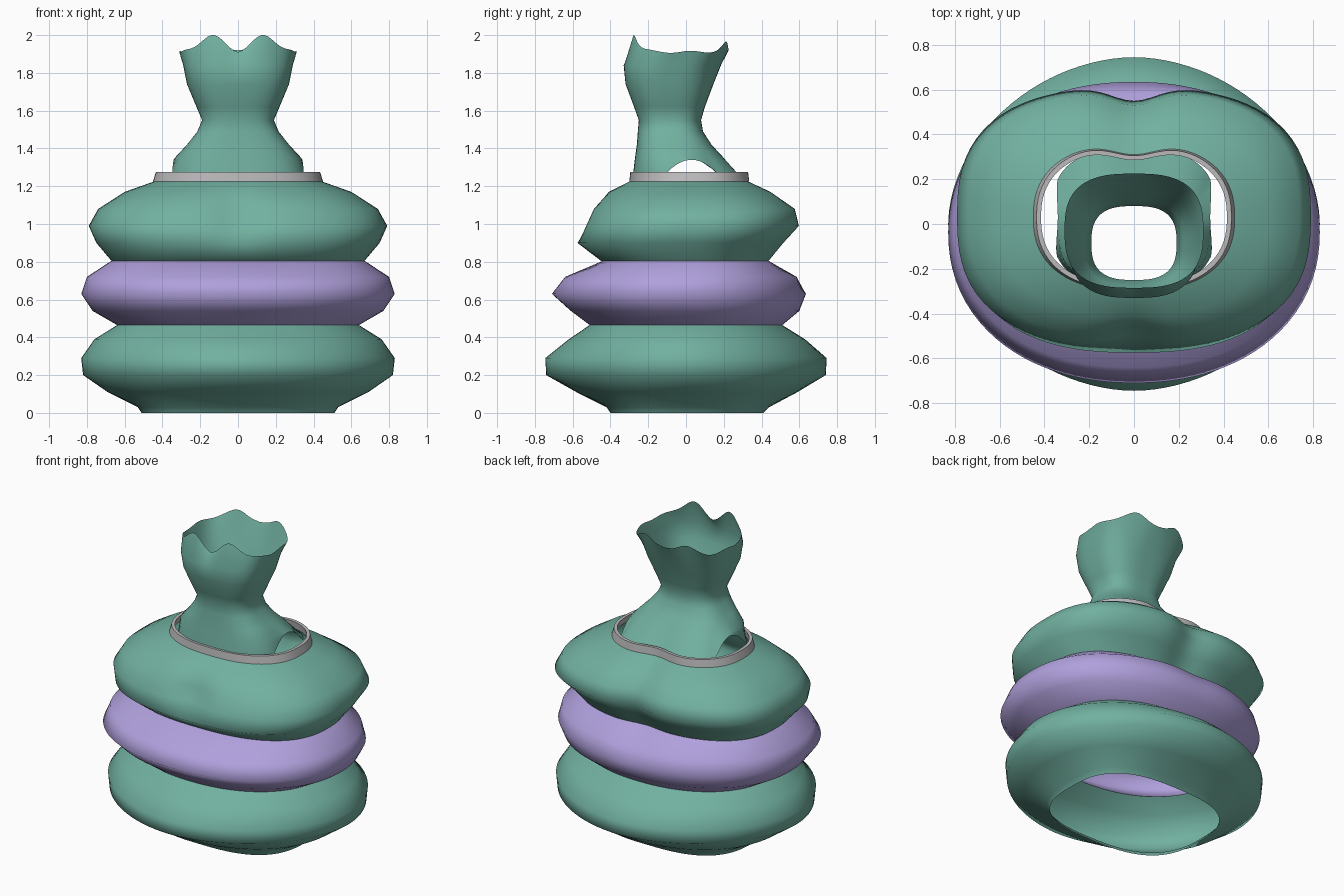
import bpy, bmesh, math

SEG = 96


def material(name, rgb):
    m = bpy.data.materials.new(name)
    m.diffuse_color = (*rgb, 1)
    return m


TEAL = material("teal fabric", (0.165, 0.434, 0.352))
PURPLE = material("purple fabric", (0.434, 0.352, 0.716))
GREY = material("light grey trim", (0.50, 0.49, 0.50))


def loop_points(row, power):
    """Rounded oval: z, half width, front y, back y, front dent, back dent."""
    z, rx, yf, yb, df, db = (tuple(row) + (0, 0))[:6]
    cy, ry = (yf + yb) / 2, (yb - yf) / 2
    pts = []
    for i in range(SEG):
        a = 2 * math.pi * i / SEG
        c, s = math.cos(a), math.sin(a)
        r = (abs(c / rx) ** power + abs(s / ry) ** power) ** (-1 / power)
        x, y = r * c, cy + r * s
        dent = math.exp(-(x / 0.14) ** 2)
        y += dent * (df if s < 0 else -db)
        pts.append([x, y, z])
    return pts


def loft(name, rows, powers, mat, shape=None, angle=180):
    """Open tube through a stack of ovals; the last power repeats upwards."""
    bm = bmesh.new()
    rings = []
    for k, row in enumerate(rows):
        pts = loop_points(row, powers[min(k, len(powers) - 1)])
        if shape:
            pts = [shape(k, *p) for p in pts]
        rings.append([bm.verts.new(p) for p in pts])
    for lo, hi in zip(rings, rings[1:]):
        for i in range(SEG):
            j = (i + 1) % SEG
            bm.faces.new((lo[i], lo[j], hi[j], hi[i]))
    me = bpy.data.meshes.new(name)
    bm.to_mesh(me)
    bm.free()
    me.materials.append(mat)
    ob = bpy.data.objects.new(name, me)
    bpy.context.collection.objects.link(ob)
    bpy.ops.object.select_all(action='DESELECT')
    ob.select_set(True)
    bpy.context.view_layer.objects.active = ob
    bpy.ops.object.shade_smooth_by_angle(angle=math.radians(angle))
    return ob


# Three stacked puffy tiers
loft("lower_tier", [
    (0.00, 0.51, -0.40, 0.41),
    (0.03, 0.53, -0.42, 0.44),
    (0.11, 0.69, -0.58, 0.59),
    (0.20, 0.82, -0.74, 0.74),
    (0.29, 0.83, -0.745, 0.745),
    (0.39, 0.76, -0.62, 0.63),
    (0.465, 0.64, -0.51, 0.51)], (2.8, 2.7, 2.2, 1.88, 1.88, 2.0, 2.2), TEAL)

loft("middle_tier", [
    (0.465, 0.64, -0.51, 0.51),
    (0.54, 0.77, -0.61, 0.60),
    (0.63, 0.83, -0.71, 0.635),
    (0.72, 0.80, -0.64, 0.60, 0.0, 0.02),
    (0.805, 0.67, -0.44, 0.45, 0.0, 0.03)], (2.2, 2.2, 2.15, 2.2, 2.5), PURPLE)

loft("upper_tier", [
    (0.805, 0.67, -0.45, 0.45, 0.0, 0.03),
    (0.90, 0.75, -0.575, 0.53, 0.0, 0.05),
    (0.99, 0.79, -0.54, 0.61, 0.05, 0.06),
    (1.08, 0.74, -0.50, 0.59, 0.04, 0.06),
    (1.17, 0.60, -0.41, 0.465, 0.0, 0.05),
    (1.225, 0.445, -0.30, 0.355, 0.0, 0.05)], (2.5, 2.5, 2.65, 2.6, 2.5, 2.4), TEAL)

# Thin collar band: outer wall, top rim, inner wall
loft("collar_band", [
    (1.225, 0.45, -0.30, 0.36, 0.0, 0.05),
    (1.275, 0.435, -0.295, 0.355, 0.0, 0.05),
    (1.275, 0.415, -0.275, 0.335, 0.0, 0.05),
    (1.225, 0.43, -0.28, 0.34, 0.0, 0.05)], (2.4,), GREY, angle=30)

NECK = [
    (1.225, 0.37, -0.285, 0.335, 0.0, 0.04),
    (1.35, 0.335, -0.27, 0.20),
    (1.42, 0.27, -0.26, 0.135),
    (1.49, 0.215, -0.255, 0.09),
    (1.55, 0.19, -0.25, 0.08),
    (1.62, 0.22, -0.275, 0.10),
    (1.74, 0.27, -0.32, 0.145),
    (1.84, 0.29, -0.33, 0.185),
    (1.91, 0.31, -0.285, 0.225)]


def neck_shape(k, x, y, z):
    if k == 0 and abs(x) > 0.25:
        # arched openings on both sides
        lift = max(0, 1 - ((y - 0.03) / 0.17) ** 2)
        z += 0.115 * lift
        x *= 1 - 0.08 * lift
    if k == len(NECK) - 1:
        # wavy torn rim with two peaks front and back
        peak = math.exp(-((abs(x) - 0.14) / 0.085) ** 2)
        z += (0.09 if y < -0.03 else 0.055) * peak
        z += 0.006 * math.sin(9 * math.atan2(y + 0.03, x))
    return x, y, z


# Flared open neck
loft("flared_neck", NECK, (2.8,), TEAL, neck_shape)
